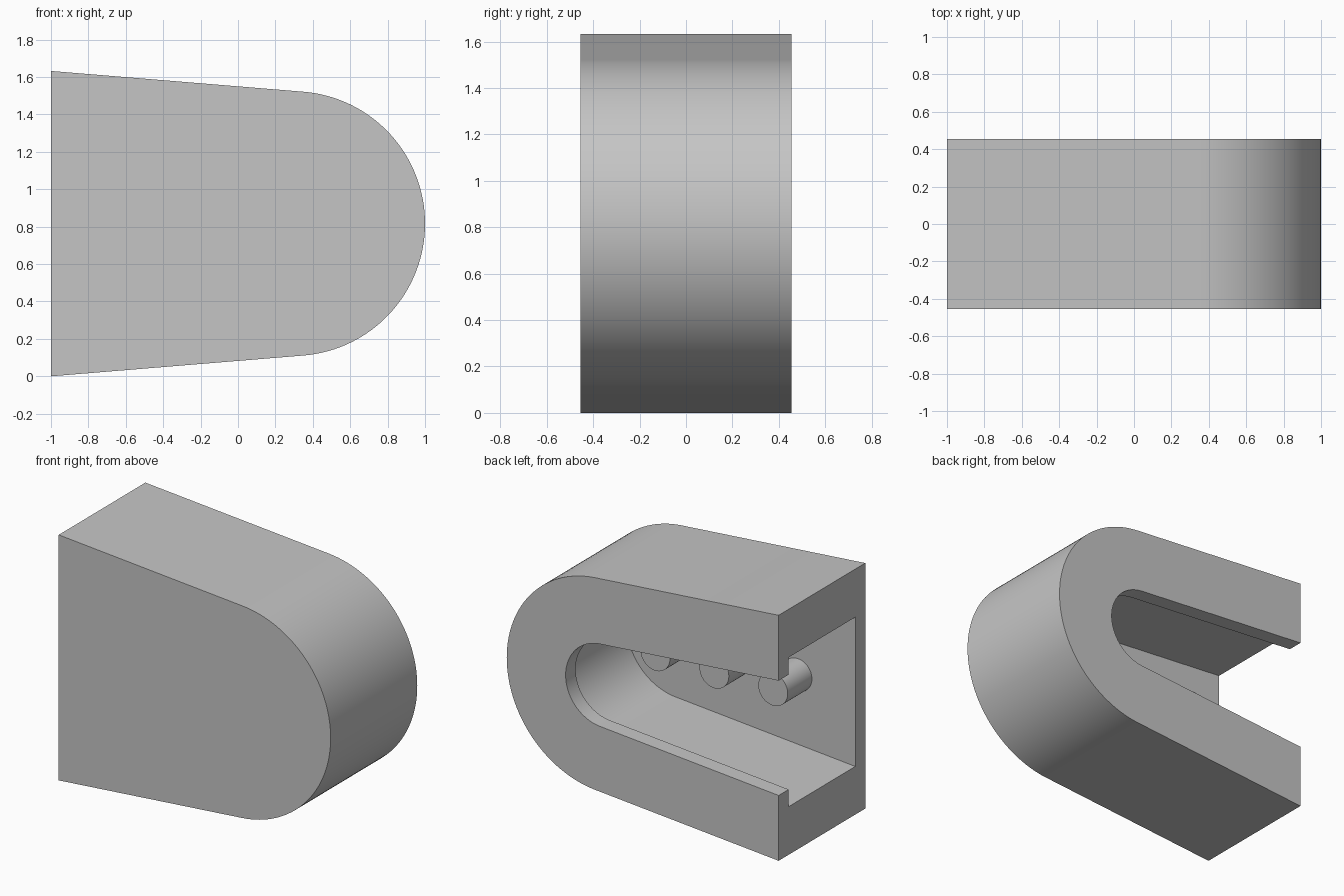
import bpy
import bmesh
import math

cube = bpy.data.objects.get("Cube")
if cube:
    bpy.data.objects.remove(cube, do_unlink=True)

RADIUS = 0.7075            # outer radius of the rounded end
CENTRE_X = 1 - RADIUS
CENTRE_Z = 0.816
FLARE = math.radians(4.7)  # the two arms spread towards the open end
HALF_DEPTH = 0.455
CAVITY_Y = 0.35            # inner faces of the plate and the lip
ARC_STEPS = 64

# Material
grey = bpy.data.materials.new("light grey")
grey.use_nodes = True
colour = (0.56, 0.56, 0.56, 1)
grey.diffuse_color = colour
grey.node_tree.nodes["Principled BSDF"].inputs["Base Color"].default_value = colour


def finish(obj):
    obj.data.materials.append(grey)
    bpy.ops.object.select_all(action="DESELECT")
    obj.select_set(True)
    bpy.context.view_layer.objects.active = obj
    bpy.ops.object.shade_smooth_by_angle(angle=math.radians(30))


def profile(inset):
    """Open U outline, from the upper end round to the lower end."""
    r = RADIUS - inset
    start = math.pi / 2 - FLARE
    arc = []
    for i in range(ARC_STEPS + 1):
        a = start * (1 - 2 * i / ARC_STEPS)
        arc.append((CENTRE_X + r * math.cos(a), CENTRE_Z + r * math.sin(a)))
    x, z = arc[0]
    rise = z - CENTRE_Z + (x + 1) * math.tan(FLARE)
    return [(-1, CENTRE_Z + rise)] + arc + [(-1, CENTRE_Z - rise)]


# Housing: one shell through outer wall, lip and cavity
bm = bmesh.new()
wall, lip = 0.319, 0.433
sections = [(0, -HALF_DEPTH), (0, HALF_DEPTH), (lip, HALF_DEPTH),
            (lip, CAVITY_Y), (wall, CAVITY_Y), (wall, -CAVITY_Y)]
loops = [[bm.verts.new((x, y, z)) for x, z in profile(inset)]
         for inset, y in sections]
for a, b in zip(loops, loops[1:]):
    for i in range(len(a) - 1):
        bm.faces.new((a[i], a[i + 1], b[i + 1], b[i]))
# Outer and inner faces of the closed side, then the open end
bm.faces.new(loops[0])
bm.faces.new(loops[-1])
bm.faces.new([l[0] for l in loops] + [l[-1] for l in reversed(loops)])
bmesh.ops.recalc_face_normals(bm, faces=bm.faces)
mesh = bpy.data.meshes.new("housing")
bm.to_mesh(mesh)
bm.free()
housing = bpy.data.objects.new("housing", mesh)
bpy.context.collection.objects.link(housing)
finish(housing)

# Row of round pegs on the inner face of the closed side
peg_front, peg_back = -0.095, -CAVITY_Y - 0.02
for i in range(3):
    bpy.ops.mesh.primitive_cylinder_add(
        vertices=48, radius=0.108, depth=peg_front - peg_back,
        location=(CENTRE_X - 0.433 * i, (peg_front + peg_back) / 2, CENTRE_Z),
        rotation=(math.pi / 2, 0, 0))
    peg = bpy.context.object
    peg.name = f"peg_{i + 1}"
    finish(peg)
